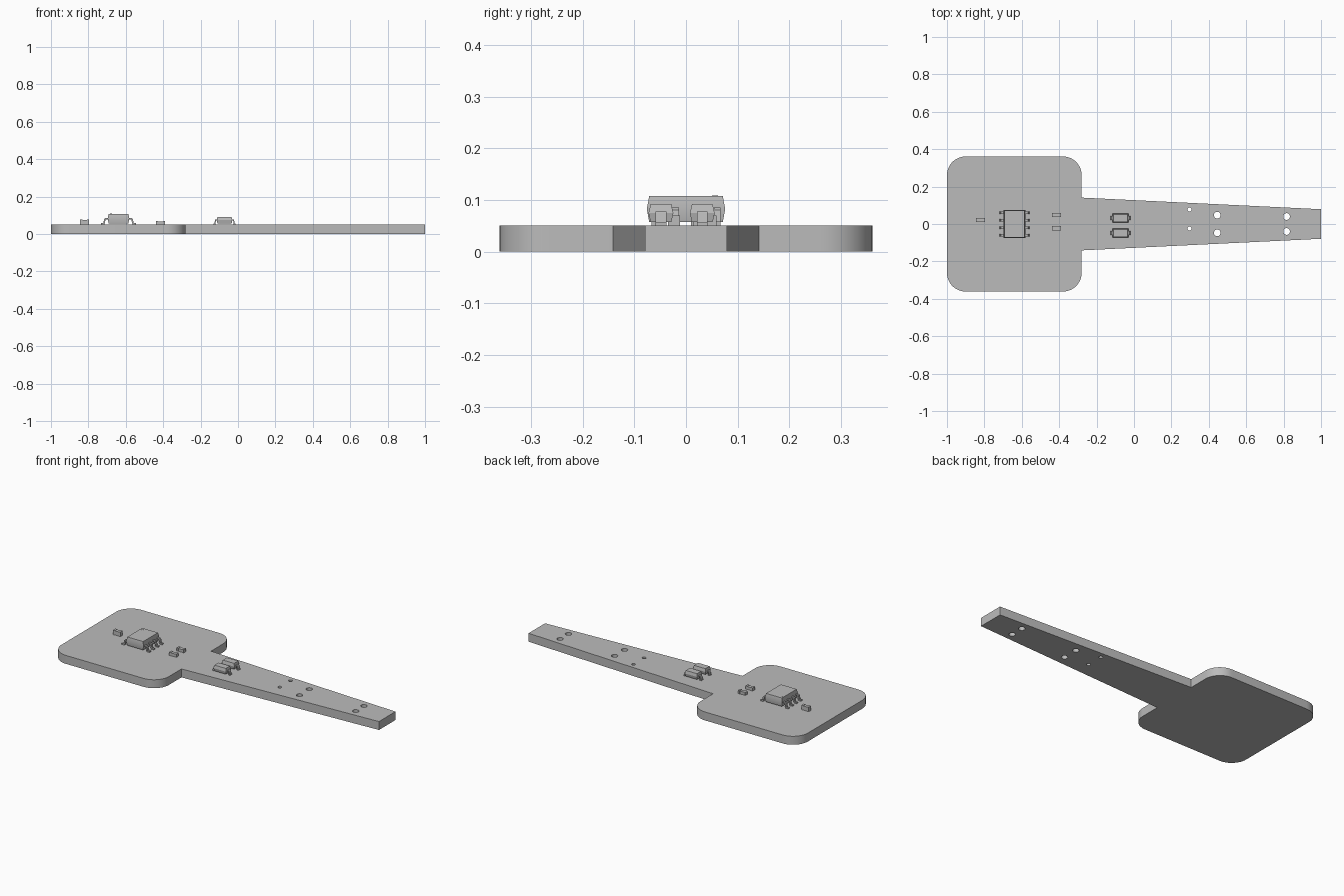
import bpy, bmesh, math
from mathutils import Vector

cube = bpy.data.objects.get("Cube")
if cube:
    bpy.data.objects.remove(cube, do_unlink=True)

GREY = (0.5, 0.5, 0.5, 1.0)
grey = bpy.data.materials.new("plain_grey")
grey.use_nodes = True
grey.diffuse_color = GREY
grey.node_tree.nodes["Principled BSDF"].inputs["Base Color"].default_value = GREY

TOP = 0.051  # upper face of the board


def finish(name, bm):
    """Turn a bmesh into a named grey object."""
    bmesh.ops.recalc_face_normals(bm, faces=bm.faces[:])
    mesh = bpy.data.meshes.new(name)
    bm.to_mesh(mesh)
    bm.free()
    mesh.materials.append(grey)
    mesh.shade_smooth()
    mesh.set_sharp_from_angle(angle=math.radians(25))
    ob = bpy.data.objects.new(name, mesh)
    bpy.context.scene.collection.objects.link(ob)
    return ob


def loft(bm, rings):
    """Closed solid through rings of equal point count."""
    loops = [[bm.verts.new(p) for p in ring] for ring in rings]
    n = len(loops[0])
    for a, b in zip(loops, loops[1:]):
        for i in range(n):
            j = (i + 1) % n
            bm.faces.new((a[i], a[j], b[j], b[i]))
    bm.faces.new(loops[0])
    bm.faces.new(loops[-1])


def rect(x, y, hx, hy, z):
    return [(x - hx, y - hy, z), (x + hx, y - hy, z), (x + hx, y + hy, z), (x - hx, y + hy, z)]


def box(bm, x, y, hx, hy, z0, z1):
    loft(bm, [rect(x, y, hx, hy, z0), rect(x, y, hx, hy, z1)])


def circle(x, y, r, n, start=0.0, sweep=math.tau, closed=True):
    steps = n if closed else n - 1
    return [(x + r * math.cos(start + sweep * i / steps),
             y + r * math.sin(start + sweep * i / steps)) for i in range(n)]


def moulded_body(bm, x, y, hx, hy, z0, z1, draft):
    """Package that is widest at its parting line."""
    mid = (z0 + z1) / 2
    loft(bm, [rect(x, y, hx - draft, hy - draft, z0),
              rect(x, y, hx, hy, mid),
              rect(x, y, hx - draft, hy - draft, z1)])


def gull_lead(bm, x, y, side, reach, half_w, z_top, t):
    """Bent lead: out of the body, down, then a flat foot."""
    a, b = reach * 0.4, reach * 0.55
    profile = [(-0.008, z_top), (a, z_top), (b, z_top - t * 0.6),
               (b + t * 0.6, TOP + t), (reach, TOP + t), (reach, TOP),
               (b - t * 0.3, TOP), (a - t * 0.4, z_top - t), (-0.008, z_top - t)]
    loft(bm, [[(x + side * px, y + dy, pz) for px, pz in profile]
              for dy in (-half_w, half_w)])


# Board: rounded head, tapering tail, drilled holes
def build_board():
    r, hx0, hx1, hy = 0.1, -1.0, -0.28, 0.361
    outline = [(1.0, -0.079), (1.0, 0.079), (hx1, 0.141)]
    for cx, cy, start in ((hx1 - r, hy - r, 0), (hx0 + r, hy - r, 1),
                          (hx0 + r, r - hy, 2), (hx1 - r, r - hy, 3)):
        outline += circle(cx, cy, r, 13, start * math.pi / 2, math.pi / 2, False)
    outline.append((hx1, -0.141))
    loops = [outline]
    for x, y, hole_r in ((0.297, 0.078, 0.011), (0.297, -0.024, 0.011),
                         (0.445, 0.047, 0.018), (0.445, -0.047, 0.018),
                         (0.816, 0.04, 0.018), (0.816, -0.04, 0.018)):
        loops.append(circle(x, y, hole_r, 24))
    bm = bmesh.new()
    for loop in loops:
        vs = [bm.verts.new((x, y, 0)) for x, y in loop]
        for i, v in enumerate(vs):
            bm.edges.new((v, vs[(i + 1) % len(vs)]))
    bmesh.ops.triangle_fill(bm, edges=bm.edges[:], use_beauty=True, normal=(0, 0, 1))
    ext = bmesh.ops.extrude_face_region(bm, geom=bm.faces[:], use_keep_orig=True)
    top = [g for g in ext["geom"] if isinstance(g, bmesh.types.BMVert)]
    bmesh.ops.translate(bm, verts=top, vec=Vector((0, 0, TOP)))
    finish("board", bm)


build_board()

# Eight-lead chip
CX = -0.639
bm = bmesh.new()
moulded_body(bm, CX, 0, 0.058, 0.076, 0.057, 0.108, 0.005)
finish("chip_body", bm)

bm = bmesh.new()
for side in (-1, 1):
    for i in range(4):
        gull_lead(bm, CX + side * 0.057, (i - 1.5) * 0.0405, side, 0.036, 0.0065, 0.085, 0.007)
finish("chip_leads", bm)

bm = bmesh.new()
dot = circle(CX - 0.04, 0.056, 0.006, 16)
loft(bm, [[(x, y, z) for x, y in dot] for z in (0.107, 0.1085)])
finish("chip_pin_mark", bm)

# Pair of two-lead diodes
DX = -0.072
for label, y in (("front", -0.0485), ("back", 0.0315)):
    bm = bmesh.new()
    moulded_body(bm, DX, y, 0.042, 0.024, 0.057, 0.092, 0.004)
    finish(label + "_diode_body", bm)
    bm = bmesh.new()
    for side in (-1, 1):
        gull_lead(bm, DX + side * 0.041, y, side, 0.018, 0.0105, 0.078, 0.005)
    finish(label + "_diode_leads", bm)

# Small chip parts: middle block with slightly larger end caps
for label, x, y, height in (("capacitor", -0.82, 0.021, 0.027),
                            ("back_resistor", -0.414, 0.048, 0.019),
                            ("front_resistor", -0.414, -0.023, 0.019)):
    bm = bmesh.new()
    box(bm, x, y, 0.015, 0.0105, TOP, TOP + height - 0.002)
    finish(label + "_middle", bm)
    bm = bmesh.new()
    for side in (-1, 1):
        box(bm, x + side * 0.0185, y, 0.006, 0.0115, TOP, TOP + height)
    finish(label + "_end_caps", bm)
